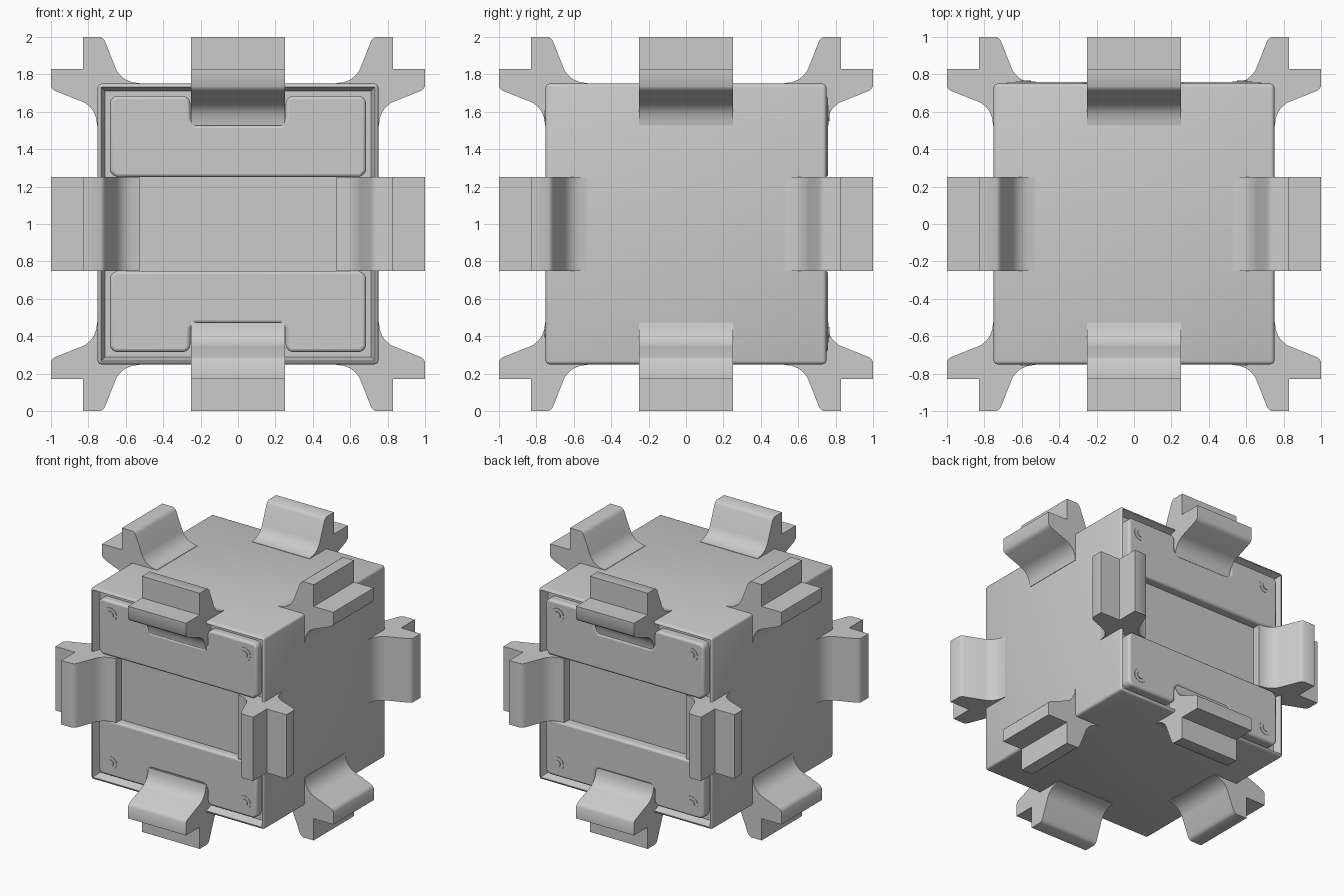
import bpy, bmesh
from math import radians
from mathutils import Vector, Matrix

if "Cube" in bpy.data.objects:
    bpy.data.objects.remove(bpy.data.objects["Cube"])

CENTRE = Vector((0, 0, 1))


def finish(bm, name, bevel=0.0):
    """Turn a bmesh (built around the cube centre) into a smooth shaded object."""
    bmesh.ops.recalc_face_normals(bm, faces=bm.faces)
    me = bpy.data.meshes.new(name)
    bm.to_mesh(me)
    bm.free()
    ob = bpy.data.objects.new(name, me)
    ob.location = CENTRE
    bpy.context.collection.objects.link(ob)
    if bevel:
        m = ob.modifiers.new("soft_edges", 'BEVEL')
        m.width, m.segments, m.limit_method = bevel, 3, 'ANGLE'
    bpy.ops.object.select_all(action='DESELECT')
    ob.select_set(True)
    bpy.context.view_layer.objects.active = ob
    bpy.ops.object.shade_smooth_by_angle(angle=radians(35))
    return ob


def prism(name, points, lo, hi, place, bevel=0.0):
    """Extrude a 2D outline from lo to hi; place(u, v, w) maps it into space."""
    bm = bmesh.new()
    rings = [[bm.verts.new(place(u, v, w)) for u, v in points] for w in (lo, hi)]
    n = len(points)
    for i in range(n):
        j = (i + 1) % n
        bm.faces.new((rings[0][i], rings[0][j], rings[1][j], rings[1][i]))
    bm.faces.new(rings[0])
    bm.faces.new(rings[1])
    return finish(bm, name, bevel)


# body: cube with a framed recess on the front and back
bm = bmesh.new()
bmesh.ops.create_cube(bm, size=1.5)
ends = [f for f in bm.faces if abs(f.normal.y) > 0.9]
bmesh.ops.inset_individual(bm, faces=ends, thickness=0.055, depth=0)
for f in ends:
    for v in f.verts:
        v.co.y *= 0.69 / 0.75
rim = [e for e in bm.edges
       if abs(e.verts[0].co.x) < 0.7 and abs(e.verts[1].co.x) < 0.7
       and all(abs(abs(v.co.y) - 0.75) < 1e-4 for v in e.verts)]
outer = [e for e in bm.edges if all(abs(v.co.x) > 0.74 and abs(v.co.z) > 0.74 for v in e.verts)
         or all(abs(abs(v.co.y) - 0.75) < 1e-4 for v in e.verts)]
bmesh.ops.bevel(bm, geom=list(set(rim + outer)), offset=0.018, segments=3,
                profile=0.5, affect='EDGES')
finish(bm, "crate_body")

# edge clamps: half profile from the tip notch down, mirrored over the diagonal
half = [(0.83, 0.83), (0.83, 1.0), (0.735, 1.0), (0.72, 0.99), (0.71, 0.975),
        (0.655, 0.835), (0.645, 0.815), (0.625, 0.79), (0.60, 0.772),
        (0.565, 0.758), (0.527, 0.753), (0.527, 0.68)]
clamp = half + [(0.68, 0.68)] + [(b, a) for a, b in reversed(half[1:])]
for axis, label in enumerate(("x", "y", "z")):
    for su in (-1, 1):
        for sv in (-1, 1):
            def place(u, v, w):
                co = [u * su, v * sv]
                co.insert(axis, w)
                return co
            prism(f"edge_clamp_{label}", clamp, -0.25, 0.25, place)

# raised cover plates, each notched around its clamp, with two ringed screws
plate = [(-0.685, 0.28), (-0.655, 0.25), (0.655, 0.25), (0.685, 0.28), (0.685, 0.66), (0.66, 0.685),
         (0.28, 0.685), (0.255, 0.66), (0.255, 0.56), (0.225, 0.53),
         (-0.225, 0.53), (-0.255, 0.56), (-0.255, 0.66), (-0.28, 0.685),
         (-0.66, 0.685), (-0.685, 0.66)]
for sy, face in ((-1, 0.748), (1, 0.76)):
    side = "front" if sy < 0 else "back"
    for sz in (-1, 1):
        prism(f"{side}_cover_plate", plate, 0.67, face,
              lambda u, v, w: (u, w * sy, v * sz), 0.018)
        for sx in (-1, 1):
            for radius, height, part in ((0.053, 0.003, "washer"), (0.028, 0.008, "screw")):
                bm = bmesh.new()
                bmesh.ops.create_cone(
                    bm, cap_ends=True, segments=24, radius1=radius, radius2=radius,
                    depth=0.02, matrix=Matrix.Translation(
                        (0.58 * sx, sy * (face + height - 0.01), 0.58 * sz))
                    @ Matrix.Rotation(radians(90), 4, 'X'))
                finish(bm, f"{side}_{part}")
